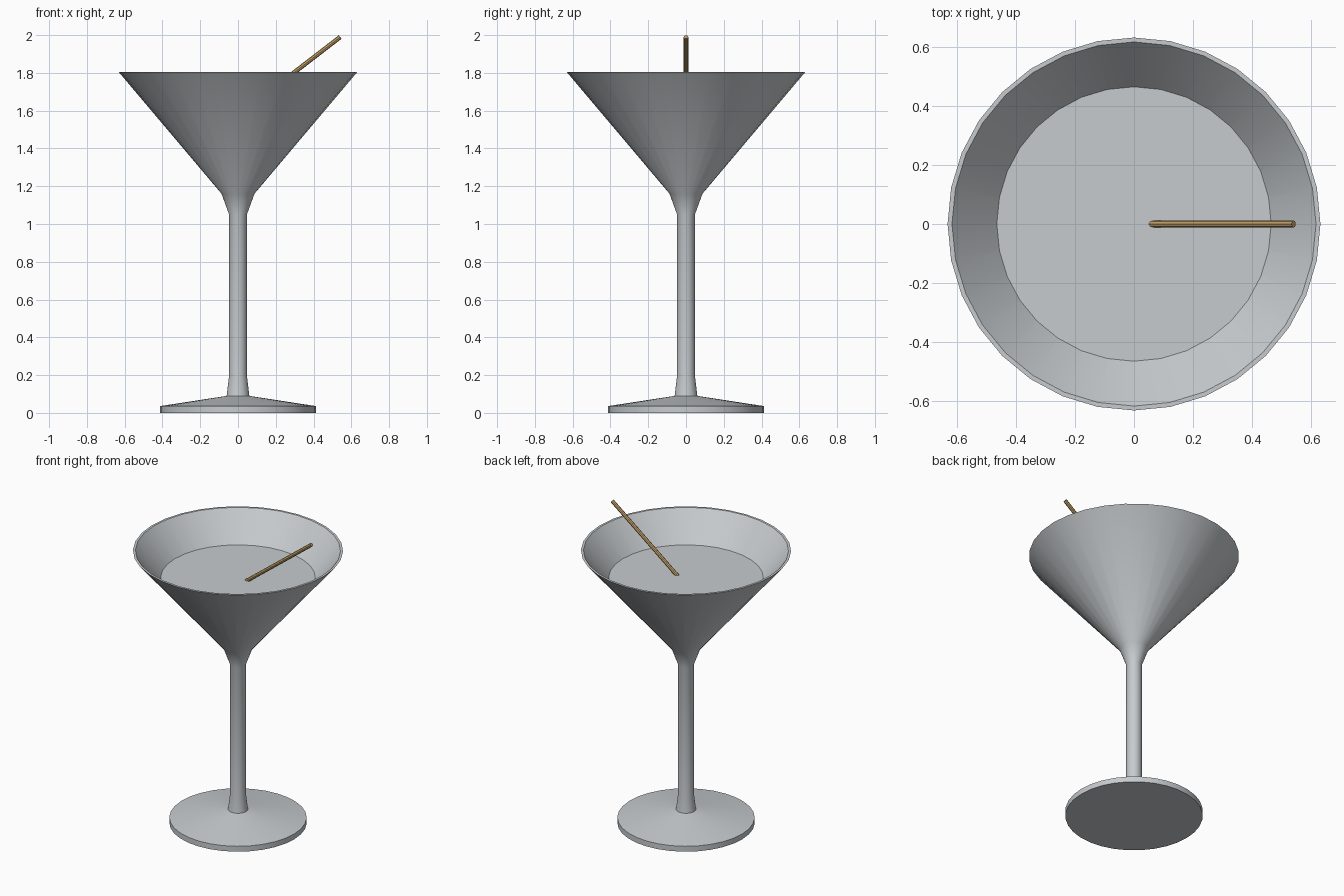
import bpy, bmesh, math
from mathutils import Vector

SEGMENTS = 32

cube = bpy.data.objects.get("Cube")
if cube:
    bpy.data.objects.remove(cube, do_unlink=True)


def make_material(name, rgb):
    mat = bpy.data.materials.new(name)
    mat.use_nodes = True
    mat.diffuse_color = (*rgb, 1)
    mat.node_tree.nodes["Principled BSDF"].inputs["Base Color"].default_value = (*rgb, 1)
    return mat


def finish(bm, name, mat):
    mesh = bpy.data.meshes.new(name)
    bmesh.ops.recalc_face_normals(bm, faces=bm.faces)
    bm.to_mesh(mesh)
    bm.free()
    mesh.materials.append(mat)
    obj = bpy.data.objects.new(name, mesh)
    bpy.context.collection.objects.link(obj)
    bpy.ops.object.select_all(action='DESELECT')
    obj.select_set(True)
    bpy.context.view_layer.objects.active = obj
    bpy.ops.object.shade_smooth_by_angle(angle=math.radians(30))
    return obj


def lathe(name, profile, mat):
    """Revolve (radius, height) points about z and cap both ends."""
    bm = bmesh.new()
    rings = []
    for r, z in profile:
        angles = [math.tau * i / SEGMENTS for i in range(SEGMENTS)]
        rings.append([bm.verts.new((r * math.cos(a), r * math.sin(a), z)) for a in angles])
    for low, high in zip(rings, rings[1:]):
        for i in range(SEGMENTS):
            j = (i + 1) % SEGMENTS
            bm.faces.new((low[i], low[j], high[j], high[i]))
    bm.faces.new(rings[0][::-1])
    bm.faces.new(rings[-1])
    return finish(bm, name, mat)


def rod(name, start, end, radius, sides, mat):
    start, end = Vector(start), Vector(end)
    axis = end - start
    bm = bmesh.new()
    bmesh.ops.create_cone(bm, cap_ends=True, segments=sides, radius1=radius,
                          radius2=radius, depth=axis.length)
    bm.transform(axis.to_track_quat('Z', 'Y').to_matrix().to_4x4())
    bmesh.ops.translate(bm, verts=bm.verts, vec=(start + end) / 2)
    return finish(bm, name, mat)


glass = make_material("pale grey glass", (0.57, 0.60, 0.62))
wood = make_material("tan wood", (0.54, 0.35, 0.14))

# Foot, stem and hollow bowl in one profile
lathe("glass", [
    (0.413, 0), (0.413, 0.036), (0.06, 0.09), (0.047, 0.2), (0.047, 1.05),
    (0.087, 1.16), (0.632, 1.805), (0.617, 1.805), (0.075, 1.165),
], glass)

# Drink filling the lower bowl
lathe("drink", [(0.08, 1.172), (0.465, 1.627)], glass)

# Cocktail stick leaning out of the drink
rod("cocktail_stick", (0.05, 0, 1.612), (0.541, 0, 1.99), 0.012, 8, wood)
